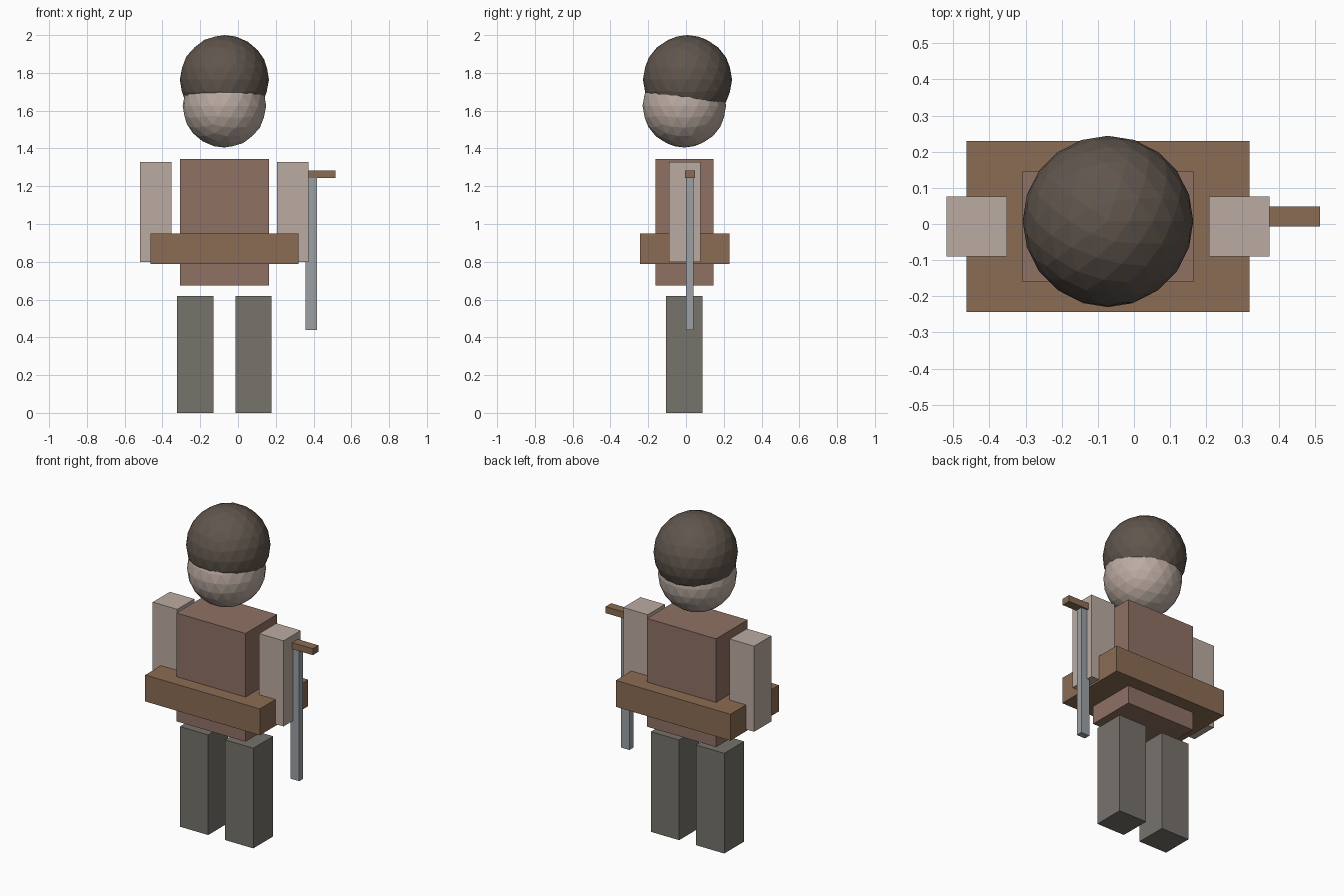
import bpy

if "Cube" in bpy.data.objects:
    bpy.data.objects.remove(bpy.data.objects["Cube"])

CX = -0.072   # body centre line, offset because the sword sticks out to the right
CY = -0.007


def material(name, rgb):
    mat = bpy.data.materials.new(name)
    mat.diffuse_color = (*[(c / 255) ** 2.2 for c in rgb], 1)
    mat.use_nodes = True
    mat.node_tree.nodes["Principled BSDF"].inputs["Base Color"].default_value = mat.diffuse_color
    return mat


SKIN = material("skin", (186, 170, 160))
HAIR = material("dark_hair", (96, 86, 78))
CLOTH = material("cloth", (142, 112, 100))
LEATHER = material("leather", (138, 108, 84))
TROUSER = material("trouser", (118, 114, 107))
STEEL = material("steel", (155, 160, 163))


def box(name, centre, size, mat):
    bpy.ops.mesh.primitive_cube_add(size=1, location=centre)
    obj = bpy.context.object
    obj.name = name
    obj.scale = size
    bpy.ops.object.transform_apply(location=False, rotation=False, scale=True)
    obj.data.materials.append(mat)


def ball(name, centre, radius, mat):
    bpy.ops.mesh.primitive_ico_sphere_add(subdivisions=3, radius=radius, location=centre)
    obj = bpy.context.object
    obj.name = name
    obj.data.materials.append(mat)


# Head and hair
ball("head", (CX, -0.009, 1.626), 0.221, SKIN)
ball("hair", (CX, 0.008, 1.764), 0.236, HAIR)

# Torso and the wide belt around it
box("torso", (CX, CY, 1.009), (0.472, 0.307, 0.668), CLOTH)
box("belt", (CX, CY, 0.869), (0.782, 0.472, 0.163), LEATHER)

# Paired limbs
for side, s in (("left", -1), ("right", 1)):
    box(side + "_arm", (CX + s * 0.363, CY, 1.063), (0.167, 0.167, 0.528), SKIN)
    box(side + "_leg", (CX + s * 0.154, CY - 0.002, 0.309), (0.193, 0.193, 0.618), TROUSER)

# Sword hanging beside the right arm
box("sword_blade", (0.388, 0.02, 0.846), (0.059, 0.039, 0.816), STEEL)
box("sword_guard", (0.388, 0.021, 1.264), (0.254, 0.055, 0.04), LEATHER)
